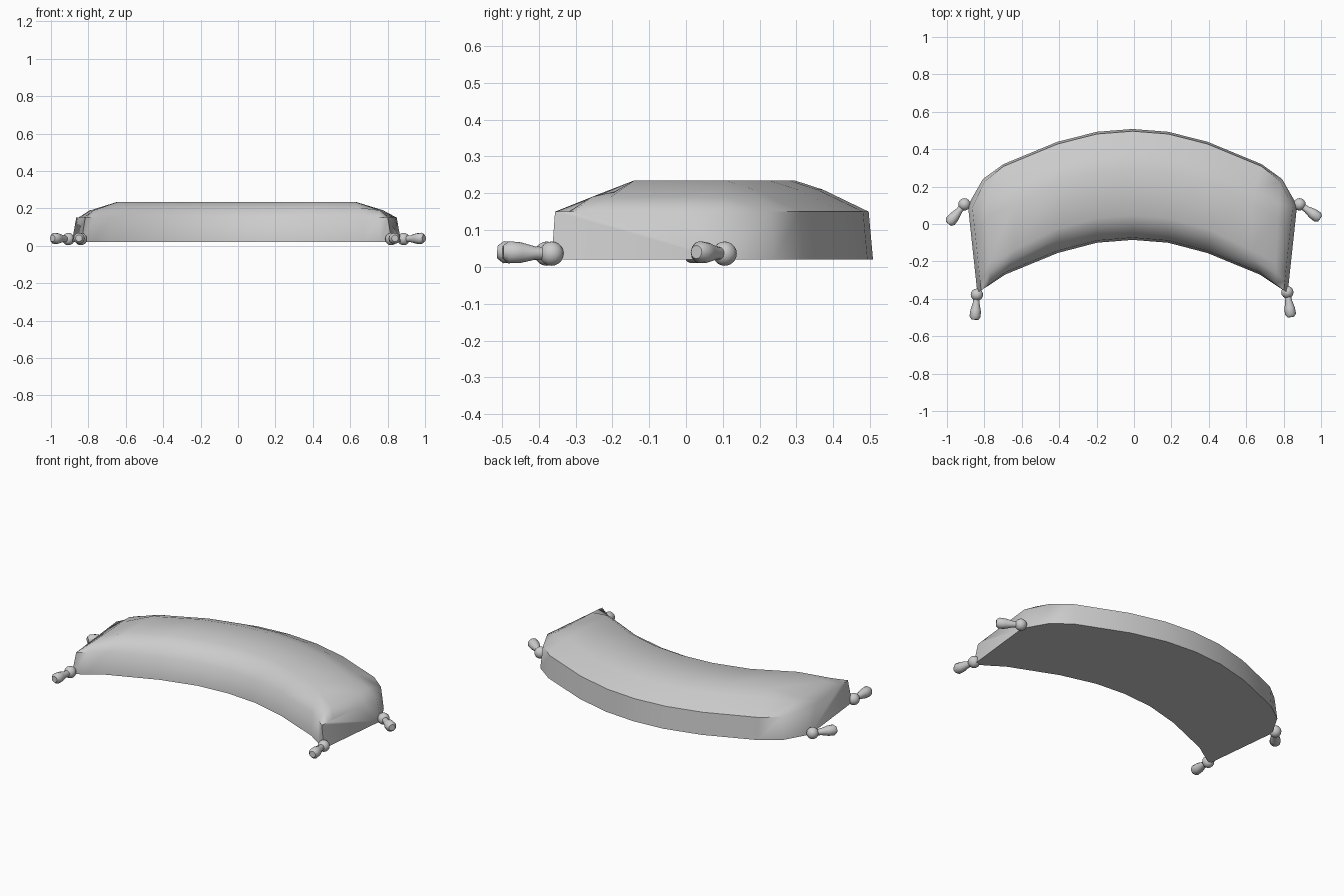
import bpy, bmesh, math
from mathutils import Vector

if "Cube" in bpy.data.objects:
    bpy.data.objects.remove(bpy.data.objects["Cube"])


def make_object(name, bm, angle):
    bmesh.ops.recalc_face_normals(bm, faces=bm.faces)
    mesh = bpy.data.meshes.new(name)
    bm.to_mesh(mesh)
    bm.free()
    ob = bpy.data.objects.new(name, mesh)
    bpy.context.collection.objects.link(ob)
    bpy.ops.object.select_all(action='DESELECT')
    ob.select_set(True)
    bpy.context.view_layer.objects.active = ob
    bpy.ops.object.shade_smooth_by_angle(angle=math.radians(angle))
    return ob


# Curved cushion: sections swept between the front and back outlines
# half stations: front x, front y, back x, back y, height limit, top inset
half = [(0, -.085, 0, .508, .235, 0),
        (.19, -.10, .19, .493, .235, 0),
        (.40, -.155, .40, .44, .235, 0),
        (.68, -.27, .69, .32, .235, .05),
        (.77, -.33, .80, .24, .19, .01),
        (.83, -.365, .88, .10, .15, .022)]
stations = [(-a, b, -c, d, h, -i) for a, b, c, d, h, i in half[:0:-1]] + half
profile = [(0, .02), (.02, .15), (.13, .205), (.22, .235),
           (.64, .235), (.77, .21), (.98, .15), (1, .02)]

bm = bmesh.new()
rings = []
for fx, fy, bx, by, limit, inset in stations:
    ring = []
    for t, z in profile:
        zz = min(z, limit)
        x = fx + (bx - fx) * t
        if z > .1:
            x -= inset * (1 if limit < .235 else max(0, (zz - .15) / .085))
        ring.append(bm.verts.new((x - .008, fy + (by - fy) * t, zz)))
    rings.append(ring)
n = len(profile)
for a, b in zip(rings, rings[1:]):
    for i in range(n):
        j = (i + 1) % n
        bm.faces.new((a[i], a[j], b[j], b[i]))
bm.faces.new(rings[0])
bm.faces.new(rings[-1])
make_object("cushion", bm, 58)

# Corner tassels: a ball with a flared, lathed tuft
tuft_profile = [(0, .017), (.045, .018), (.085, .028), (.118, .030), (.134, .018)]


def tassel(name, ball, tip):
    ball = Vector((*ball, .036))
    bm = bmesh.new()
    bmesh.ops.create_uvsphere(bm, u_segments=16, v_segments=10, radius=.033)
    bmesh.ops.translate(bm, verts=bm.verts, vec=ball)
    make_object(name + "_ball", bm, 40)

    axis = (Vector((*tip, .040)) - ball).normalized()
    side = axis.cross(Vector((0, 0, 1))).normalized()
    up = side.cross(axis)
    bm = bmesh.new()
    rows = []
    for d, r in tuft_profile:
        rows.append([bm.verts.new(ball + axis * d + r * (side * math.cos(k * math.tau / 12)
                     + up * math.sin(k * math.tau / 12))) for k in range(12)])
    for a, b in zip(rows, rows[1:]):
        for k in range(12):
            m = (k + 1) % 12
            bm.faces.new((a[k], a[m], b[m], b[k]))
    bm.faces.new(rows[0])
    bm.faces.new(rows[-1])
    make_object(name + "_tuft", bm, 50)


tassel("front_left_tassel", (-.84, -.378), (-.85, -.50))
tassel("front_right_tassel", (.82, -.365), (.838, -.49))
tassel("back_left_tassel", (-.907, .105), (-.985, .01))
tassel("back_right_tassel", (.885, .105), (.985, .035))
